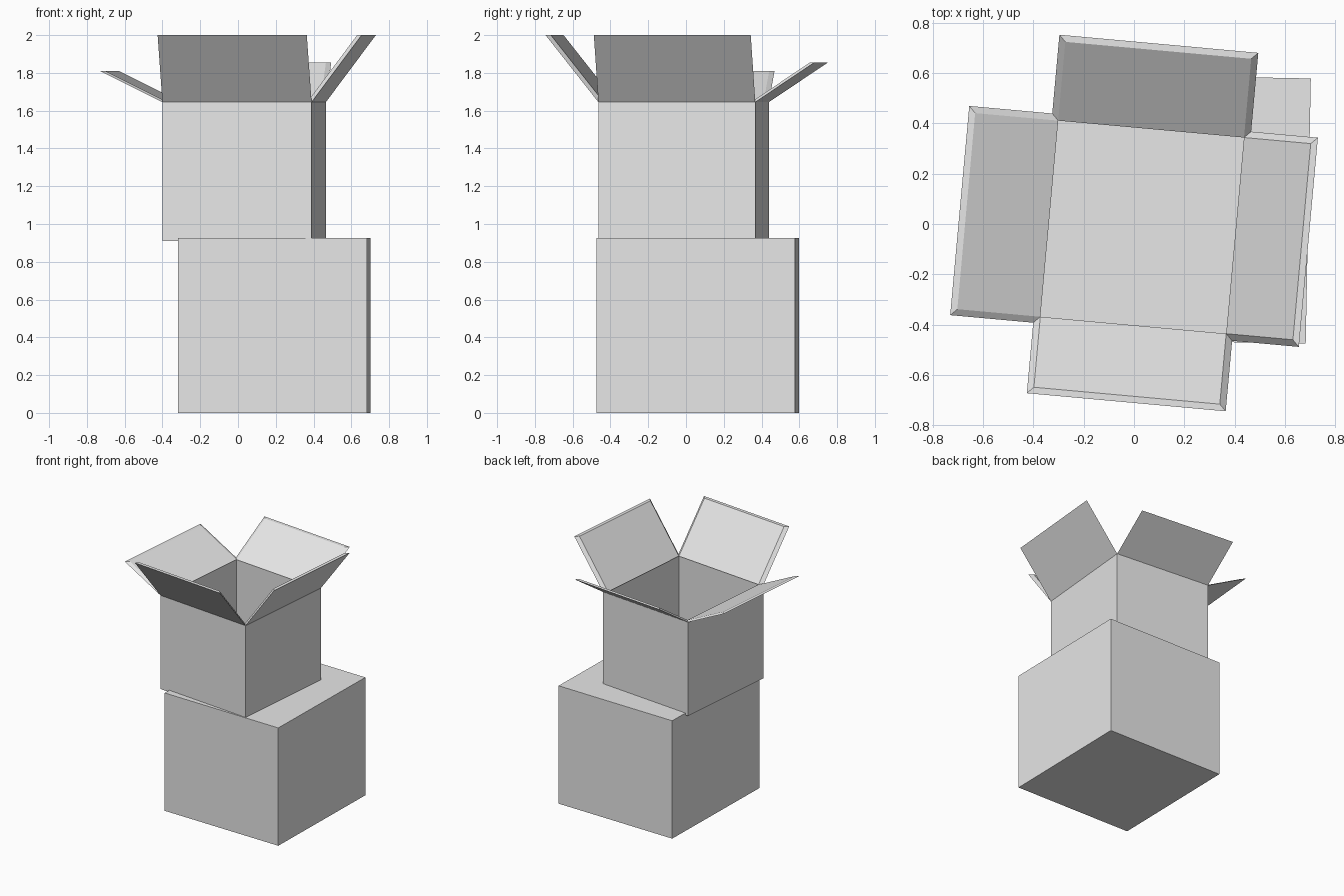
import bpy
import bmesh
from math import radians
from mathutils import Matrix, Vector

if "Cube" in bpy.data.objects:
    bpy.data.objects.remove(bpy.data.objects["Cube"], do_unlink=True)

# Plain card colour
card = bpy.data.materials.new("light_grey_card")
card.use_nodes = True
colour = (0.8, 0.8, 0.8, 1)
card.diffuse_color = colour
card.node_tree.nodes["Principled BSDF"].inputs["Base Color"].default_value = colour


def add_object(name, bm, location, turn):
    mesh = bpy.data.meshes.new(name)
    bm.to_mesh(mesh)
    bm.free()
    mesh.materials.append(card)
    obj = bpy.data.objects.new(name, mesh)
    obj.location = location
    obj.rotation_euler.z = radians(turn)
    bpy.context.collection.objects.link(obj)
    return obj


def block(width, depth, bottom, top):
    bm = bmesh.new()
    size = Matrix.Diagonal((width, depth, top - bottom, 1))
    lift = Matrix.Translation((0, 0, (top + bottom) / 2))
    bmesh.ops.create_cube(bm, size=1, matrix=lift @ size)
    return bm


# Closed lower box
add_object("closed_box", block(1.0, 1.053, 0, 0.925), (0.192, 0.061, 0), -1.1)

# Open upper box: hollow body whose rim is covered by the flaps
WIDTH, DEPTH, WALL = 0.793, 0.834, 0.026
BASE, RIM, FLOOR = 0.91, 1.645, 0.935
PLACE, TURN = (0.0325, -0.0125, 0), -5.2

bm = block(WIDTH, DEPTH, BASE, RIM)
mouth = max(bm.faces, key=lambda f: f.calc_center_median().z)
ring = bmesh.ops.inset_individual(bm, faces=[mouth], thickness=WALL)["faces"]
floor = bmesh.ops.extrude_discrete_faces(bm, faces=[mouth])["faces"][0]
bmesh.ops.translate(bm, verts=floor.verts, vec=(0, 0, FLOOR - RIM))
bmesh.ops.delete(bm, geom=ring, context="FACES_ONLY")
add_object("open_box_body", bm, PLACE, TURN)


def flap(name, angle, half_length, distance, reach, rise):
    """Slanted flap on the -y edge, swung round to its own side."""
    bm = bmesh.new()

    def quad(inset):
        w, y = half_length - inset, -distance + inset
        pts = [(-w, y, RIM), (w, y, RIM),
               (w, y - reach, RIM + rise), (-w, y - reach, RIM + rise)]
        return [bm.verts.new(Vector(p)) for p in pts]

    outer, inner = quad(0), quad(WALL)
    bm.faces.new(outer[::-1])
    bm.faces.new(inner)
    for i in (1, 2, 3):
        j = (i + 1) % 4
        bm.faces.new((outer[i], outer[j], inner[j], inner[i]))
    bmesh.ops.recalc_face_normals(bm, faces=bm.faces)
    bmesh.ops.rotate(bm, verts=bm.verts, cent=(0, 0, 0),
                     matrix=Matrix.Rotation(radians(angle), 3, "Z"))
    add_object(name, bm, PLACE, TURN)


# Four flaps, each opened by a different amount
flap("front_flap", 0, WIDTH / 2, DEPTH / 2, 0.281, 0.355)
flap("left_flap", 90, DEPTH / 2, WIDTH / 2, 0.266, 0.355)
flap("back_flap", 180, WIDTH / 2, DEPTH / 2, 0.314, 0.21)
flap("right_flap", 270, DEPTH / 2, WIDTH / 2, 0.331, 0.165)
